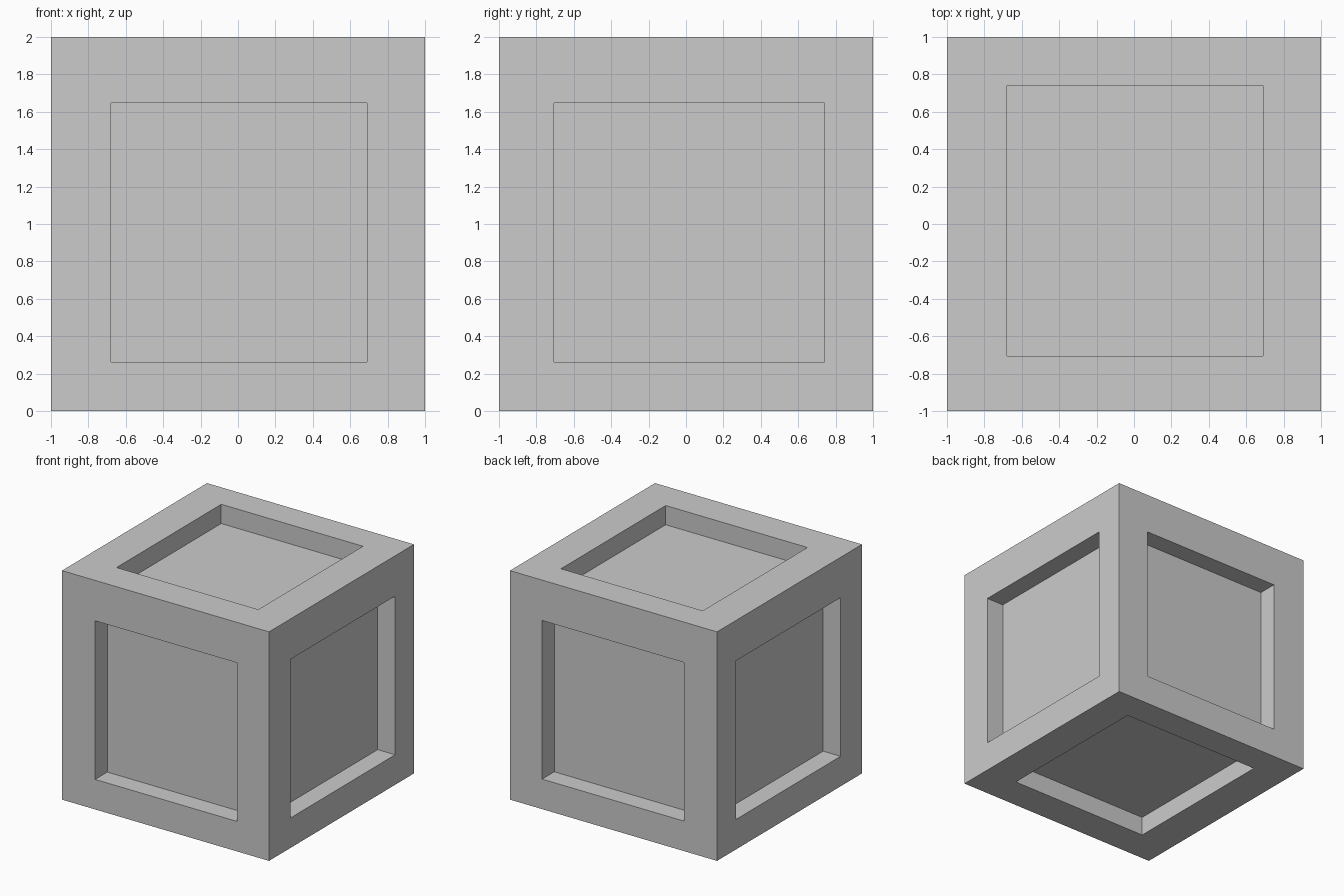
import bpy
from mathutils import Vector

if "Cube" in bpy.data.objects:
    bpy.data.objects.remove(bpy.data.objects["Cube"])

DEPTH = 0.168
LO = Vector((-0.68, -0.705, 0.262))   # panel opening limits per axis
HI = Vector((0.69, 0.74, 1.647))
BODY_LO, BODY_HI = Vector((-1, -1, 0)), Vector((1, 1, 2))


def box(name, lo, hi):
    bpy.ops.mesh.primitive_cube_add(size=1, location=(lo + hi) / 2)
    ob = bpy.context.object
    ob.name = name
    ob.scale = hi - lo
    bpy.ops.object.transform_apply(location=False, rotation=False, scale=True)
    return ob


# Solid crate body
crate = box("crate", BODY_LO, BODY_HI)

# One shallow recessed panel in each of the six faces
for axis in range(3):
    for side in (-1, 1):
        lo, hi = LO.copy(), HI.copy()
        if side < 0:
            lo[axis] = BODY_LO[axis] - 0.2
            hi[axis] = BODY_LO[axis] + DEPTH
        else:
            lo[axis] = BODY_HI[axis] - DEPTH
            hi[axis] = BODY_HI[axis] + 0.2
        cutter = box("panel_cutter", lo, hi)
        cutter.hide_render = True
        mod = crate.modifiers.new("panel_recess", 'BOOLEAN')
        mod.operation = 'DIFFERENCE'
        mod.solver = 'EXACT'
        mod.object = cutter
        bpy.context.view_layer.objects.active = crate
        bpy.ops.object.modifier_apply(modifier=mod.name)
        bpy.data.objects.remove(cutter, do_unlink=True)
